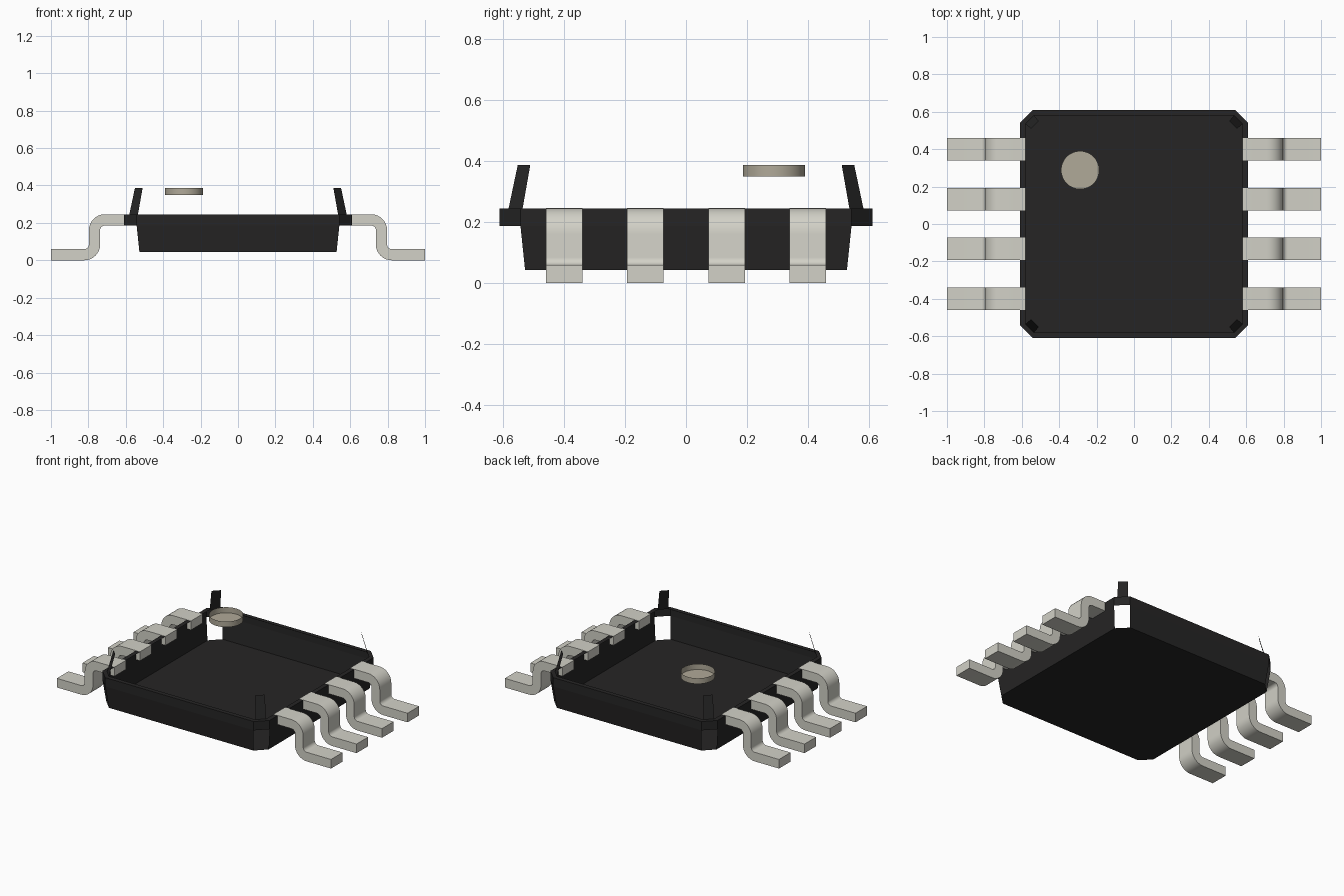
import bpy, bmesh, math

cube = bpy.data.objects.get("Cube")
if cube:
    bpy.data.objects.remove(cube, do_unlink=True)


def material(name, rgb):
    m = bpy.data.materials.new(name)
    m.use_nodes = True
    m.diffuse_color = (*rgb, 1)
    bsdf = next(n for n in m.node_tree.nodes if n.type == 'BSDF_PRINCIPLED')
    bsdf.inputs["Base Color"].default_value = (*rgb, 1)
    return m


black = material("black_plastic", (0.019, 0.0185, 0.0185))
metal = material("pale_metal", (0.645, 0.638, 0.572))
tan = material("tan_paint", (0.435, 0.398, 0.316))


def finish(name, bm, mat, smooth=False):
    mesh = bpy.data.meshes.new(name)
    bm.to_mesh(mesh)
    bm.free()
    mesh.materials.append(mat)
    obj = bpy.data.objects.new(name, mesh)
    bpy.context.collection.objects.link(obj)
    if smooth:
        bpy.ops.object.select_all(action='DESELECT')
        obj.select_set(True)
        bpy.context.view_layer.objects.active = obj
        bpy.ops.object.shade_smooth_by_angle(angle=math.radians(35))
    return obj


def ring(bm, half, flat, z):
    """Chamfered square, counter-clockwise; odd edges are the corner cuts."""
    verts = []
    for q in range(4):
        c, s = round(math.cos(q * math.pi / 2)), round(math.sin(q * math.pi / 2))
        for x, y in ((half, -flat), (half, flat)):
            verts.append(bm.verts.new((c * x - s * y, s * x + c * y, z)))
    return verts


def bridge(bm, low, high, edges=range(8)):
    for i in edges:
        j = (i + 1) % 8
        bm.faces.new((low[i], low[j], high[j], high[i]))


# Open tray: floor, four sloped walls with open corners, upright band, ledge
bm = bmesh.new()
floor = ring(bm, 0.592, 0.527, 0.043)
band_low = ring(bm, 0.61, 0.542, 0.187)
band_high = ring(bm, 0.61, 0.542, 0.245)
lip = ring(bm, 0.581, 0.535, 0.245)
bm.faces.new(floor[::-1])
bridge(bm, floor, band_low, range(0, 8, 2))
bridge(bm, band_low, band_high)
bridge(bm, band_high, lip)
finish("body_tray", bm, black)

# Thin leaning fins standing on the four corners
bm = bmesh.new()
bridge(bm, ring(bm, 0.581, 0.535, 0.245), ring(bm, 0.551, 0.51, 0.387), range(1, 8, 2))
bmesh.ops.delete(bm, geom=[v for v in bm.verts if not v.link_faces], context='VERTS')
finish("corner_fins", bm, black)

# Shallow marker cup, open at the top
bm = bmesh.new()
bmesh.ops.create_cone(bm, cap_ends=True, segments=48, radius1=0.102, radius2=0.102, depth=0.037)
bmesh.ops.delete(bm, geom=[f for f in bm.faces if f.normal.z > 0.5], context='FACES_ONLY')
bmesh.ops.translate(bm, verts=bm.verts, vec=(-0.288, 0.288, 0.3685))
finish("marker_cup", bm, tan, smooth=True)

# Gull-wing leads: one side profile with rounded bends, extruded in y
THICK, TOP, SHANK = 0.06, 0.246, 0.737
R_IN, R_OUT, STEPS = 0.025, 0.085, 8


def arc(cx, cz, r, start, end):
    angles = (math.radians(start + (end - start) * i / STEPS) for i in range(STEPS + 1))
    return [(cx + r * math.cos(a), cz + r * math.sin(a)) for a in angles]


upper = (SHANK - R_IN, TOP - R_OUT)
lower = (SHANK + R_OUT, R_OUT)
profile = ([(0.58, TOP - THICK), (0.58, TOP)]
           + arc(*upper, R_OUT, 90, 0) + arc(*lower, R_IN, 180, 270)
           + [(1.0, THICK), (1.0, 0.0)]
           + arc(*lower, R_OUT, 270, 180) + arc(*upper, R_IN, 0, 90))


def lead(name, side, y):
    bm = bmesh.new()
    face = bm.faces.new([bm.verts.new((side * x, y - 0.06, z)) for x, z in profile])
    out = bmesh.ops.extrude_face_region(bm, geom=[face])
    moved = [v for v in out["geom"] if isinstance(v, bmesh.types.BMVert)]
    bmesh.ops.translate(bm, verts=moved, vec=(0, 0.12, 0))
    bmesh.ops.recalc_face_normals(bm, faces=bm.faces)
    finish(name, bm, metal, smooth=True)


for side, label in ((1, "left"), (-1, "right")):
    for n in range(4):
        lead(f"{label}_lead_{n + 1}", side, (n - 1.5) * 0.266)
